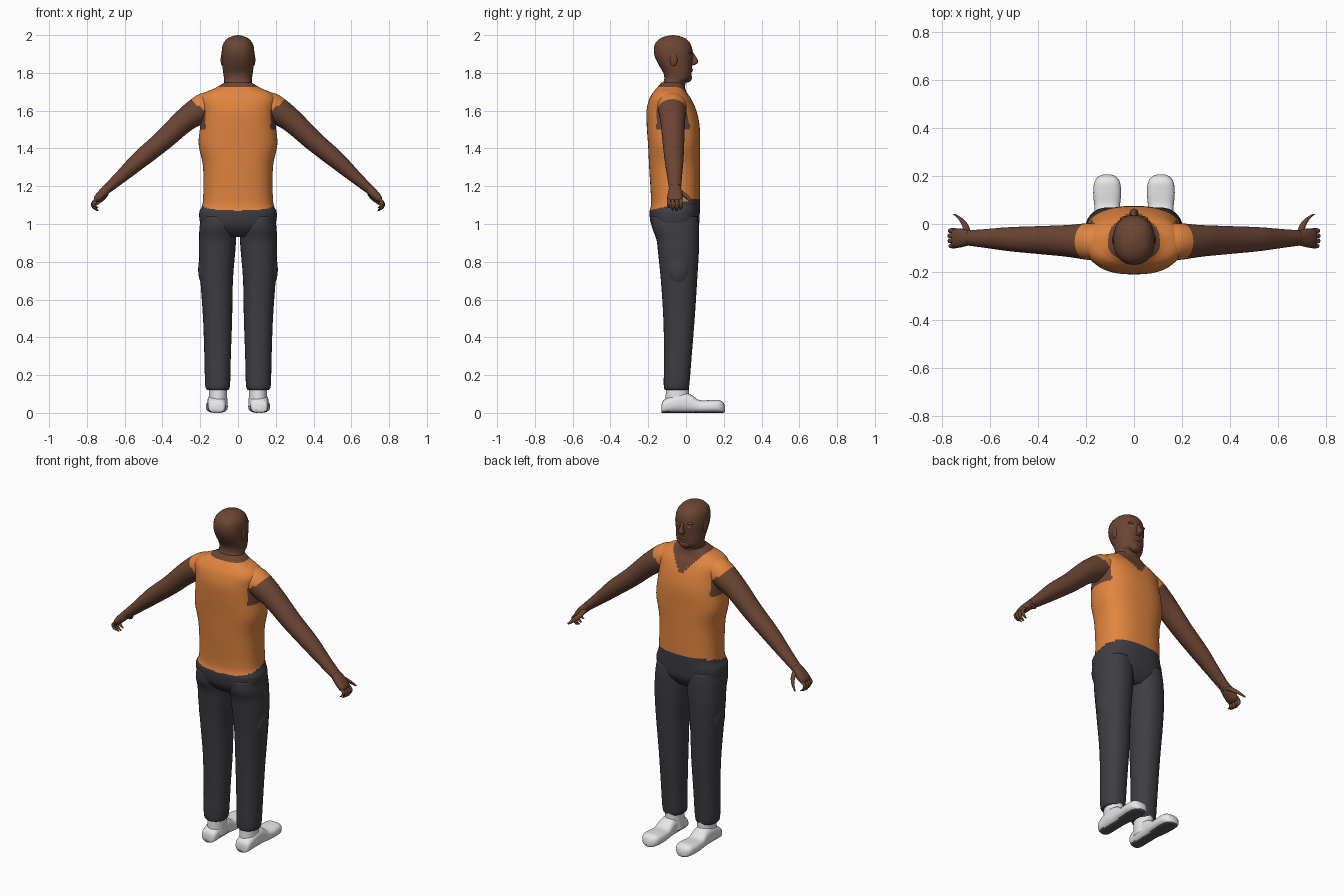
import bpy, bmesh, math
from mathutils import Vector

if "Cube" in bpy.data.objects:
    bpy.data.objects.remove(bpy.data.objects["Cube"])


def material(name, rgb):
    m = bpy.data.materials.new(name)
    m.use_nodes = True
    m.diffuse_color = (*rgb, 1)
    m.node_tree.nodes["Principled BSDF"].inputs["Base Color"].default_value = (*rgb, 1)
    return m


SKIN = material("brown skin", (0.15, 0.06, 0.034))
SHIRT = material("orange cloth", (0.76, 0.235, 0.05))
TROUSERS = material("charcoal cloth", (0.047, 0.047, 0.056))
WHITE = material("white", (0.8, 0.8, 0.8))
SOLE = material("dark grey sole", (0.09, 0.095, 0.09))
X, Y, Z = Vector((1, 0, 0)), Vector((0, 1, 0)), Vector((0, 0, 1))


def spline(rows, steps):
    """Smoothly interpolate the rows of a loft."""
    out = []
    for i in range(len(rows) - 1):
        a, b, c, d = (rows[max(0, min(len(rows) - 1, i + k))] for k in (-1, 0, 1, 2))
        for s in range(steps):
            t = s / steps
            out.append([q + t / 2 * (r - p + t * (2 * p - 5 * q + 4 * r - w + t * (3 * (q - r) + w - p)))
                        for p, q, r, w in zip(a, b, c, d)])
    return out + [list(rows[-1])]


def finish(name, bm, mats, rule=None, mirror=1):
    bmesh.ops.scale(bm, vec=(mirror, 1, 1), verts=bm.verts)
    bmesh.ops.recalc_face_normals(bm, faces=bm.faces)
    for f in bm.faces:
        f.smooth = True
        if rule:
            f.material_index = rule(f.calc_center_median())
    mesh = bpy.data.meshes.new(name)
    bm.to_mesh(mesh)
    bm.free()
    for m in mats:
        mesh.materials.append(m)
    ob = bpy.data.objects.new(name, mesh)
    bpy.context.collection.objects.link(ob)


def loft(name, rows, mats, u=X, v=Y, power=2, sides=32, steps=4, rule=None, mirror=1):
    """Rows hold x, y, z of the centre and the two half widths along u and v."""
    bm = bmesh.new()
    rings = []
    for x, y, z, ru, rv in spline(rows, steps):
        ring = []
        for k in range(sides):
            a = math.tau * k / sides
            c, s = math.cos(a), math.sin(a)
            c = math.copysign(abs(c) ** (2 / power), c)
            s = math.copysign(abs(s) ** (2 / power), s)
            ring.append(bm.verts.new(Vector((x, y, z)) + u * c * ru + v * s * rv))
        rings.append(ring)
    for lo, hi in zip(rings, rings[1:]):
        for k in range(sides):
            j = (k + 1) % sides
            bm.faces.new((lo[k], lo[j], hi[j], hi[k]))
    bm.faces.new(rings[0])
    bm.faces.new(rings[-1])
    finish(name, bm, mats, rule, mirror)


def ball(name, centre, radii, mat, mirror=1):
    bm = bmesh.new()
    bmesh.ops.create_uvsphere(bm, u_segments=20, v_segments=12, radius=1)
    bmesh.ops.scale(bm, vec=radii, verts=bm.verts)
    bmesh.ops.translate(bm, vec=centre, verts=bm.verts)
    finish(name, bm, [mat], None, mirror)


# Torso: trousers below the hem, shirt above, skin in the V neck and armholes
def torso_colour(p):
    if p.z < 1.1 + 0.25 * (p.y + 0.08):
        return 2
    in_vee = p.y > -0.07 and abs(p.x) < 0.85 * (p.z - 1.6)
    in_armhole = abs(p.x) > 0.172 and 1.5 < p.z < 1.61 and -0.16 < p.y < 0.02
    return 0 if in_vee or in_armhole or p.z > 1.727 else 1


torso = [(0.93, -.05, .09, .075), (0.96, -.055, .165, .105), (1.0, -.058, .198, .127),
         (1.06, -.06, .205, .133), (1.12, -.055, .186, .13), (1.3, -.06, .185, .135),
         (1.42, -.063, .208, .138), (1.52, -.068, .2, .14), (1.6, -.077, .195, .132),
         (1.66, -.083, .2, .112), (1.695, -.085, .175, .09), (1.72, -.08, .12, .075),
         (1.75, -.07, .07, .06)]
loft("torso", [(0, y, z, a, b) for z, y, a, b in torso], [SKIN, SHIRT, TROUSERS],
     power=2.5, sides=112, steps=10, rule=torso_colour)

# Head and neck
head = [(1.70, -.07, .075, .06), (1.75, -.06, .073, .06), (1.77, -.046, .074, .069),
        (1.8, -.045, .078, .075), (1.85, -.058, .084, .091), (1.9, -.066, .087, .103),
        (1.95, -.07, .08, .096), (1.98, -.07, .058, .07), (1.994, -.07, .03, .037),
        (2.0, -.07, .003, .003)]
loft("head", [(0, y, z, a, b) for z, y, a, b in head], [SKIN], power=2.2)
loft("nose", [(0, .028, 1.91, .008, .008), (0, .042, 1.88, .011, .014),
              (0, .046, 1.855, .018, .018), (0, .03, 1.84, .012, .01)], [SKIN], sides=16)
ball("chin", (0, .005, 1.775), (.04, .027, .026), SKIN)
ball("lips", (0, .024, 1.815), (.026, .012, .011), SKIN)


def arm_colour(p):
    return 1 if abs(p.x) < 0.18 + 1.2 * (p.z - 1.6) else 0


def shoe_colour(p):
    return 1 if p.z < 0.008 else 0


for side, tag in ((1, "left_"), (-1, "right_")):
    # Face details
    ball(tag + "eye", (.033, .023, 1.888), (.013, .01, .006), WHITE, side)
    ball(tag + "brow", (.032, .02, 1.908), (.027, .013, .009), SKIN, side)
    ball(tag + "ear", (.083, -.065, 1.87), (.009, .02, .034), SKIN, side)

    # Arm with the shirt's shoulder cap
    across = Vector((.65, 0, .76))
    arm = [(.09, 1.655, .055, .052), (.13, 1.645, .07, .068), (.18, 1.615, .077, .077),
           (.28, 1.55, .066, .063), (.4, 1.44, .058, .054), (.52, 1.34, .05, .047),
           (.62, 1.25, .039, .034), (.7, 1.18, .031, .024)]
    loft(tag + "arm", [(x, -.075 + .03 * (x - .13), z, a, b) for x, z, a, b in arm],
         [SKIN, SHIRT], u=Y, v=across, sides=56, steps=9, rule=arm_colour, mirror=side)

    # Hand, curled fingers and thumb
    loft(tag + "palm", [(.685, -.058, 1.195, .029, .024), (.715, -.058, 1.165, .038, .024),
                        (.745, -.06, 1.135, .04, .02), (.757, -.06, 1.122, .034, .01)],
         [SKIN], u=Y, v=across, power=2.5, sides=20, mirror=side)
    for i, reach in enumerate((.9, 1, .95, .75)):
        y = -.028 - .021 * i
        path = [(0, 0, .011), (.02, -.025, .01), (.014, -.05, .009), (-.006, -.066, .005)]
        loft(tag + "finger_%d" % (i + 1),
             [(.748 + dx * reach, y, 1.135 + dz * reach, r, r) for dx, dz, r in path],
             [SKIN], u=Y, sides=12, v=X, mirror=side)
    loft(tag + "thumb", [(.695, -.05, 1.18, .015, .016), (.702, -.01, 1.155, .014, .015),
                         (.722, .02, 1.13, .011, .012), (.75, .042, 1.105, .006, .006)],
         [SKIN], u=X, v=Z, sides=14, mirror=side)

    # Trouser leg with its side pocket
    leg = [(1.04, .105, -.058, .09, .122), (.98, .107, -.055, .097, .124),
           (.92, .108, -.044, .098, .113), (.85, .111, -.04, .096, .108),
           (.7, .113, -.037, .086, .096), (.5, .108, -.037, .077, .083),
           (.3, .108, -.043, .07, .073), (.15, .108, -.05, .066, .068),
           (.122, .108, -.05, .056, .062)]
    loft(tag + "trouser_leg", [(x, y, z, a, b) for z, x, y, a, b in leg], [TROUSERS],
         power=2.2, mirror=side)
    ball(tag + "pocket", (.175, -.04, .76), (.036, .06, .09), TROUSERS, side)

    # Shoe with a dark sole
    loft(tag + "shoe_ankle", [(.106, -.045, .14, .049, .06), (.106, -.045, .08, .049, .063),
                              (.108, -.04, .03, .054, .07)], [WHITE], mirror=side)
    shoe = [(-.13, .028, .02), (-.115, .045, .035), (-.04, .05, .052), (.02, .05, .05),
            (.07, .053, .034), (.13, .058, .034), (.175, .053, .034), (.198, .036, .027),
            (.207, .014, .013)]
    loft(tag + "shoe", [(.112, y, max(h, .02), w, h) for y, w, h in shoe], [WHITE, SOLE],
         u=X, v=Z, power=2.6, rule=shoe_colour, mirror=side)
